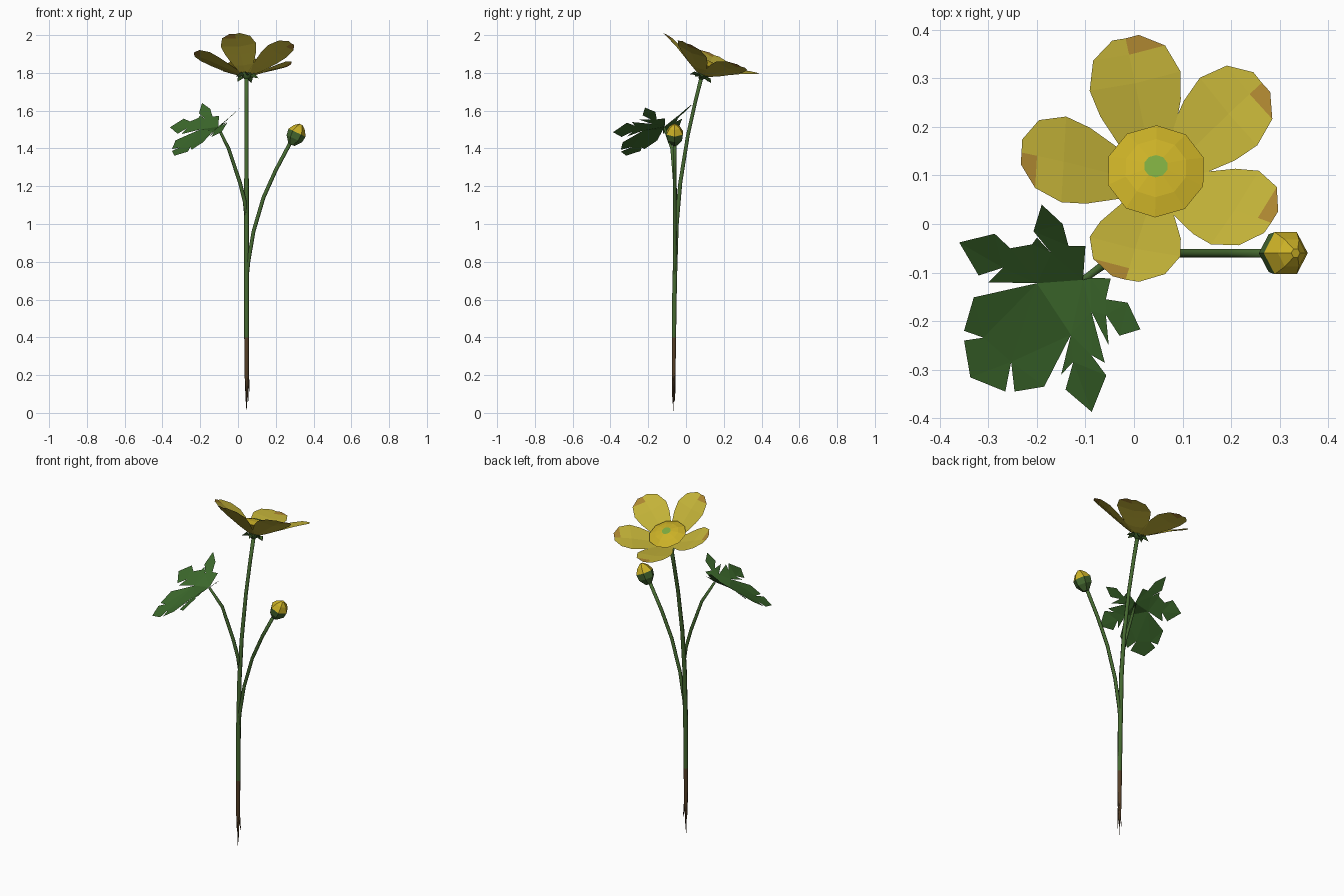
import bpy, bmesh
from math import sin, cos, pi, radians
from mathutils import Vector, Matrix

if "Cube" in bpy.data.objects:
    bpy.data.objects.remove(bpy.data.objects["Cube"])


def mat(name, r, g, b):
    m = bpy.data.materials.new(name)
    m.diffuse_color = (r, g, b, 1)
    m.use_nodes = True
    m.node_tree.nodes["Principled BSDF"].inputs["Base Color"].default_value = m.diffuse_color
    return m


STEM = mat("stem_green", 0.06, 0.14, 0.03)
LEAF = mat("leaf_green", 0.045, 0.14, 0.025)
ROOT = mat("root_brown", 0.09, 0.05, 0.02)
PETAL = mat("petal_yellow", 0.55, 0.45, 0.04)
TIP = mat("petal_tip_orange", 0.42, 0.24, 0.03)
HEART = mat("heart_yellow", 0.6, 0.44, 0.02)
PISTIL = mat("pistil_green", 0.2, 0.4, 0.05)


def finish(name, bm, mats, smooth=False):
    bmesh.ops.remove_doubles(bm, verts=bm.verts, dist=1e-5)
    me = bpy.data.meshes.new(name)
    bm.to_mesh(me)
    bm.free()
    for m in mats:
        me.materials.append(m)
    for p in me.polygons:
        p.use_smooth = smooth
    ob = bpy.data.objects.new(name, me)
    bpy.context.collection.objects.link(ob)
    return ob


def tube(name, pts, radii, mats, idx=None, sides=6, smooth=True):
    """Rings swept along a path; idx gives the material of each segment."""
    pts = [Vector(p) for p in pts]
    bm = bmesh.new()
    rings = []
    for i, (p, r) in enumerate(zip(pts, radii)):
        t = pts[min(i + 1, len(pts) - 1)] - pts[max(i - 1, 0)]
        q = Vector((0, 0, 1)).rotation_difference(t)
        rings.append([bm.verts.new(p + q @ Vector((r * cos(2 * pi * k / sides), r * sin(2 * pi * k / sides), 0)))
                      for k in range(sides)])
    for i, (a, b) in enumerate(zip(rings, rings[1:])):
        for k in range(sides):
            n = (k + 1) % sides
            f = bm.faces.new((a[k], a[n], b[n], b[k]))
            f.material_index = idx[i] if idx else 0
    bm.faces.new(rings[0][::-1])
    f = bm.faces.new(rings[-1])
    f.material_index = idx[-1] if idx else 0
    return finish(name, bm, mats, smooth)


# Main stem, brown at the foot
tube("main_stem",
     [(.045, -.065, .1), (.046, -.065, .2), (.046, -.064, .4), (.045, -.06, .7), (.045, -.05, 1.0),
      (.045, -.03, 1.22), (.045, .01, 1.47), (.045, .05, 1.65), (.045, .085, 1.79)],
     [.006, .011, .013, .014, .013, .012, .011, .011, .012],
     [STEM, ROOT], [1, 1, 0, 0, 0, 0, 0, 0])

# Fine roots
for i, (dx, dy, z) in enumerate([(0, 0, .01), (.016, .003, .11), (-.005, .006, .06), (.008, -.006, .05)]):
    tube(f"root_{i + 1}", [(.045 + dx, -.065 + dy, z), (.046 + dx * .7, -.065 + dy * .8, z * .5 + .1),
                           (.046, -.065, .25)], [.001, .004, .008], [ROOT], sides=4)

# Bud stalk and bud
tube("bud_stalk",
     [(.046, -.06, .68), (.055, -.06, .8), (.082, -.06, .96), (.135, -.06, 1.14), (.2, -.06, 1.285), (.277, -.06, 1.43)],
     [.007, .010, .010, .010, .010, .010], [STEM])
base, axis = Vector((.283, -.06, 1.42)), Vector((.42, 0, .9)).normalized()
tube("bud", [base + axis * h for h in (0, .035, .07, .1, .118)], [.018, .045, .05, .032, .01],
     [STEM, HEART], [0, 0, 1, 1], sides=6, smooth=False)

# Leaf stalk
tube("leaf_stalk",
     [(.044, -.045, 1.02), (.035, -.052, 1.12), (.01, -.06, 1.22), (-.05, -.075, 1.4), (-.105, -.115, 1.51)],
     [.008, .010, .010, .009, .007], [STEM])

# Leaf: lobes seen from above (hundredths), meeting at the stalk end
LOBES = [
    [(-10, -4.5), (-13.5, -4.5), (-14.7, 0), (-19, 4), (-20.7, -1.5), (-17, -6)],
    [(-17, -6), (-20, -2.8), (-21, -4.2), (-25.5, -5), (-28.7, -2), (-36, -3.8), (-32, -10.6),
     (-27, -9), (-30, -12), (-20, -12.2)],
    [(-20, -12.2), (-33, -15.1), (-35, -22), (-31, -23.4), (-35, -24), (-33.7, -31.6), (-26.5, -34.5),
     (-25.3, -28.4), (-24.6, -34.5), (-18.5, -33.5), (-13, -22.8)],
    [(-13, -22.8), (-15, -31), (-12.5, -28.4), (-14.1, -34.1), (-8.7, -38.7), (-5.7, -31.2),
     (-8.8, -27), (-6, -28.6), (-8.8, -18)],
    [(-8.8, -18), (-5.2, -25), (-5.8, -18.7), (-3, -23), (1.3, -21.7), (-1.3, -16.2), (-5.8, -15.5),
     (-4.8, -11.2), (-9, -11.1)],
]
C = Vector((-.105, -.115))


def leaf_point(x, y):
    """Midrib droops, side lobes rise."""
    d = Vector((x, y)) - C
    m, s = d.dot(Vector((-.75, -.66))), d.dot(Vector((-.66, .75)))
    return (x, y, 1.515 - .5 * m + abs(s) * max(0, .55 - 1.8 * m))


bm = bmesh.new()
for lobe in LOBES:
    ring = [leaf_point(*C)] + [leaf_point(x / 100, y / 100) for x, y in lobe]
    f = bm.faces.new([bm.verts.new(p) for p in reversed(ring)])
    f.normal_update()
    if f.normal.z < 0:
        f.normal_flip()
bmesh.ops.triangulate(bm, faces=bm.faces[:])
finish("leaf", bm, [LEAF])

# Flower frame leans toward the back
FLOWER = Matrix.Translation((.045, .085, 1.785)) @ Matrix.Rotation(radians(-23), 4, 'X')

# Petals: rows of radius, half width, height
ROWS = [(.015, .02, .0), (.075, .055, .028), (.14, .085, .062), (.19, .096, .088), (.245, .076, .112), (.277, .028, .125)]
for i, ang in enumerate((103, 177, 257, 329, 38)):
    bm = bmesh.new()
    M = FLOWER @ Matrix.Rotation(radians(ang), 4, 'Z')
    rows = [[bm.verts.new(M @ Vector((r, w * s, h + abs(s) * w * .12))) for s in (-1, 0, 1)] for r, w, h in ROWS]
    for j, (a, b) in enumerate(zip(rows, rows[1:])):
        for k in (0, 1):
            f = bm.faces.new((a[k], b[k], b[k + 1], a[k + 1]))
            f.material_index = int(j == 4 and k == i % 2)
    finish(f"petal_{i + 1}", bm, [PETAL, TIP])

# Flower heart: shallow ten-sided dome with a green middle
bm = bmesh.new()
rings = [[bm.verts.new(FLOWER @ Vector((r * cos(k * pi / 5 + .3), r * sin(k * pi / 5 + .3), h))) for k in range(10)]
         for r, h in ((.015, .015), (.103, .06), (.065, .077), (.025, .087))]
for j, (a, b) in enumerate(zip(rings, rings[1:])):
    for k in range(10):
        bm.faces.new((a[k], a[(k + 1) % 10], b[(k + 1) % 10], b[k]))
bm.faces.new(rings[-1]).material_index = 1
finish("flower_heart", bm, [HEART, PISTIL])

# Calyx: cone under the petals with five drooping sepals
cup = tube("calyx", [(0, 0, -.02), (0, 0, .0), (0, 0, .02)], [.012, .028, .042], [STEM])
cup.matrix_world = FLOWER
bm = bmesh.new()
for k in range(5):
    M = FLOWER @ Matrix.Rotation(radians(72 * k + 67), 4, 'Z')
    a, b, c, d = [bm.verts.new(M @ Vector(p)) for p in
                  ((.012, 0, -.005), (.042, -.02, .006), (.065, 0, -.018), (.042, .02, .006))]
    bm.faces.new((a, b, c))
    bm.faces.new((a, c, d))
finish("sepals", bm, [STEM])
